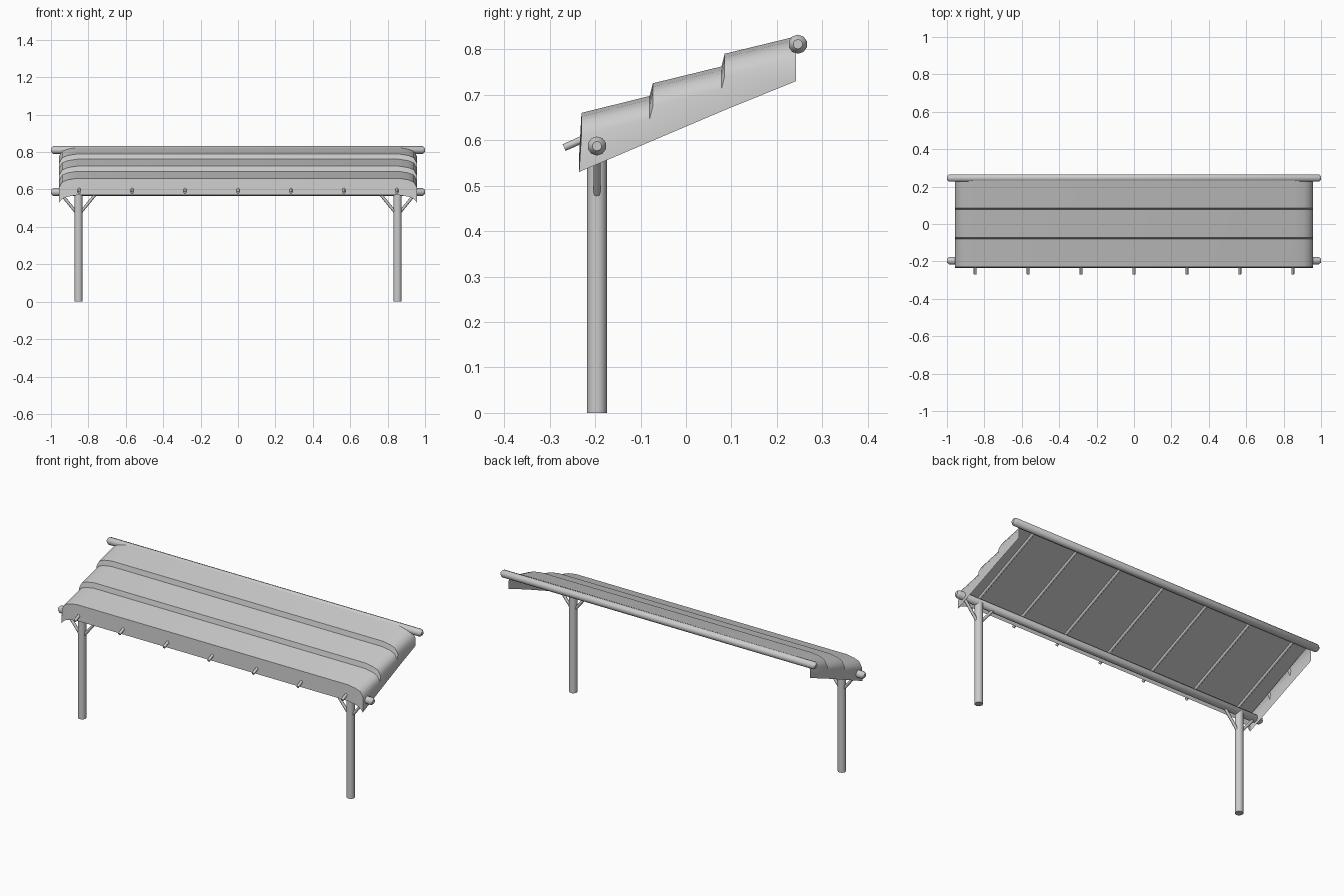
import bpy, bmesh
from mathutils import Vector
from math import radians

cube = bpy.data.objects.get("Cube")
if cube:
    bpy.data.objects.remove(cube, do_unlink=True)

grey = bpy.data.materials.new("light_grey")
grey.use_nodes = True
colour = (0.6, 0.6, 0.6, 1)
grey.diffuse_color = colour
grey.node_tree.nodes["Principled BSDF"].inputs["Base Color"].default_value = colour


def finish(name, bm, angle=50):
    bmesh.ops.remove_doubles(bm, verts=bm.verts, dist=0.0005)
    bmesh.ops.recalc_face_normals(bm, faces=bm.faces)
    mesh = bpy.data.meshes.new(name)
    bm.to_mesh(mesh)
    bm.free()
    mesh.materials.append(grey)
    obj = bpy.data.objects.new(name, mesh)
    bpy.context.collection.objects.link(obj)
    bpy.ops.object.select_all(action='DESELECT')
    obj.select_set(True)
    bpy.context.view_layer.objects.active = obj
    bpy.ops.object.shade_smooth_by_angle(angle=radians(angle))
    return obj


def pole(name, start, end, radius, sides=12, tip=0.0):
    """Round pole between two points, with optional bevelled tips."""
    start, end = Vector(start), Vector(end)
    axis = end - start
    turn = axis.to_track_quat('Z', 'Y')
    length = axis.length
    bm = bmesh.new()
    bmesh.ops.create_cone(bm, cap_ends=True, segments=sides, radius1=radius,
                          radius2=radius, depth=length - 2 * tip)
    if tip:
        caps = [f for f in bm.faces if abs(f.normal.z) > 0.9]
        for cap in caps:
            way = 1 if cap.normal.z > 0 else -1
            new = bmesh.ops.extrude_face_region(bm, geom=[cap])["geom"]
            bm.faces.remove(cap)
            for v in new:
                if isinstance(v, bmesh.types.BMVert):
                    v.co.x *= 0.5
                    v.co.y *= 0.5
                    v.co.z += way * tip
    for v in bm.verts:
        v.co = turn @ v.co + (start + end) / 2
    return finish(name, bm)


# Stepped cloth canopy with rounded ends and hanging side flaps
profile = [(-0.235, 0.57), (-0.23, 0.66), (-0.08, 0.697), (-0.073, 0.725),
           (0.078, 0.762), (0.085, 0.79), (0.242, 0.828)]
section = [(0.86, 0), (0.91, 0.008), (0.94, 0.02), (0.957, 0.05)]


def flap_bottom(y):
    return 0.53 + (y + 0.235) * 0.425


bm = bmesh.new()
rows = []
for y, z in profile:
    half = [(x, max(z - drop, flap_bottom(y))) for x, drop in section]
    half.append((0.958, flap_bottom(min(y, 0.235))))
    row = [(-x, h) for x, h in reversed(half)] + half
    rows.append([bm.verts.new((x, y, h)) for x, h in row])
for a, b in zip(rows, rows[1:]):
    for i in range(len(a) - 1):
        bm.faces.new((a[i], a[i + 1], b[i + 1], b[i]))
finish("canopy", bm)


# Flat lining under the canopy, on the rib line
def rib_height(y):
    return 0.585 + (y + 0.265) * 0.445


bm = bmesh.new()
bm.faces.new([bm.verts.new((x, y, rib_height(y))) for x, y in
              ((-0.94, -0.23), (0.94, -0.23), (0.94, 0.24), (-0.94, 0.24))])
finish("canopy_lining", bm)

# Ribs poking through the front edge
for i in range(7):
    x = (i - 3) * 0.283
    pole(f"rib_{i + 1}", (x, -0.268, rib_height(-0.268)),
         (x, 0.24, rib_height(0.24)), 0.008, 8)

# Long beams
pole("front_beam", (-1, -0.196, 0.587), (1, -0.196, 0.587), 0.021, 10, 0.012)
pole("rear_beam", (-1, 0.246, 0.811), (1, 0.246, 0.811), 0.021, 10, 0.012)

# Posts with diagonal braces
for side, s in (("left", 1), ("right", -1)):
    x = s * 0.853
    pole(f"{side}_post", (x, -0.196, 0), (x, -0.196, 0.585), 0.022, 12)
    for place, d in (("outer", s), ("inner", -s)):
        pole(f"{side}_{place}_brace", (x + d * 0.01, -0.196, 0.475),
             (x + d * 0.1, -0.196, 0.585), 0.008, 8)
